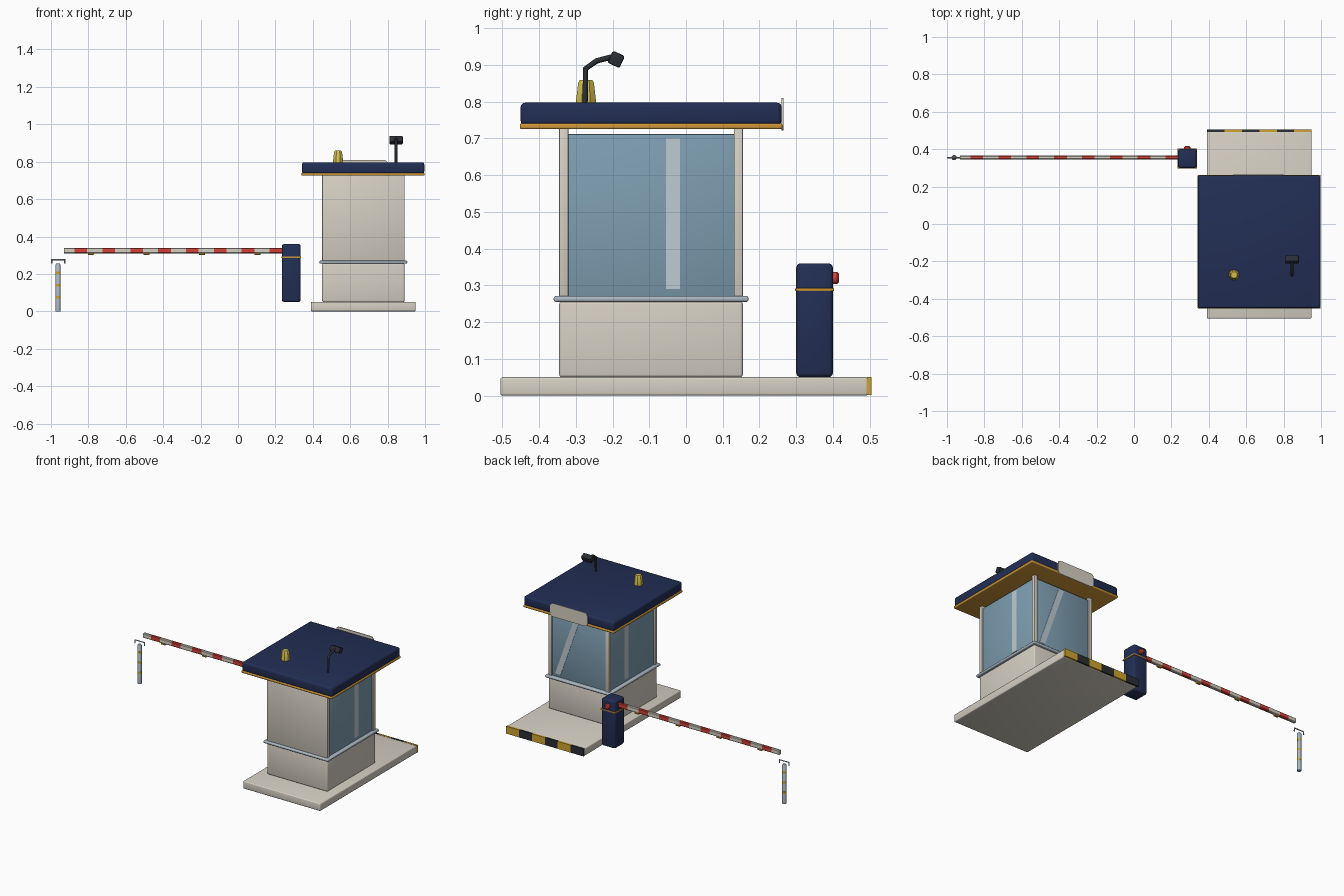
import bpy, bmesh, math
from mathutils import Matrix, Vector

if "Cube" in bpy.data.objects:
    bpy.data.objects.remove(bpy.data.objects["Cube"])


def mat(name, r, g, b):
    m = bpy.data.materials.new(name)
    lin = [(c / 255 / 12.92) if c < 10 else ((c / 255 + 0.055) / 1.055) ** 2.4 for c in (r, g, b)]
    m.diffuse_color = (*lin, 1)
    m.use_nodes = True
    m.node_tree.nodes["Principled BSDF"].inputs["Base Color"].default_value = m.diffuse_color
    return m


CREAM = mat("cream", 214, 208, 196)
NAVY = mat("navy", 34, 46, 84)
GOLD = mat("gold trim", 205, 150, 55)
YELLOW = mat("beacon yellow", 212, 190, 80)
GLASS = mat("window glass", 126, 158, 177)
STREAK = mat("glass streak", 190, 204, 210)
STEEL = mat("steel", 172, 184, 196)
RED = mat("red", 212, 66, 56)
BLACK = mat("charcoal", 42, 46, 52)
HAZARD = mat("hazard yellow", 208, 164, 45)


def finish(name, bm, *mats):
    bmesh.ops.recalc_face_normals(bm, faces=bm.faces)
    me = bpy.data.meshes.new(name)
    bm.to_mesh(me)
    bm.free()
    for m in mats:
        me.materials.append(m)
    ob = bpy.data.objects.new(name, me)
    bpy.context.collection.objects.link(ob)
    bpy.ops.object.select_all(action='DESELECT')
    ob.select_set(True)
    bpy.context.view_layer.objects.active = ob
    bpy.ops.object.shade_smooth_by_angle(angle=math.radians(35))
    return ob


def box(name, m, x, y, z, bevel=0.0, seg=3):
    """Rounded box from its (min, max) extents on each axis."""
    bm = bmesh.new()
    bmesh.ops.create_cube(bm, size=1)
    for v in bm.verts:
        v.co = [lo + (c + 0.5) * (hi - lo) for c, (lo, hi) in zip(v.co, (x, y, z))]
    if bevel:
        bmesh.ops.bevel(bm, geom=bm.edges[:], offset=bevel, segments=seg, profile=0.5, affect='EDGES')
    return finish(name, bm, m)


def lathe(name, m, profile, centre, sides, axis='Z'):
    """Closed turned shape from (radius, height) points."""
    bm = bmesh.new()
    rings = [[bm.verts.new((r * math.cos(a), r * math.sin(a), h))
              for a in (2 * math.pi * (i + 0.5) / sides for i in range(sides))] for r, h in profile]
    for a, b in zip(rings, rings[1:]):
        for i in range(sides):
            j = (i + 1) % sides
            bm.faces.new((a[i], a[j], b[j], b[i]))
    bm.faces.new(rings[0])
    bm.faces.new(rings[-1])
    if axis == 'Y':
        bm.transform(Matrix.Rotation(-math.pi / 2, 4, 'X'))
    bm.transform(Matrix.Translation(centre))
    return finish(name, bm, m)


def tube(name, m, points, radius):
    cu = bpy.data.curves.new(name, 'CURVE')
    cu.dimensions = '3D'
    cu.bevel_depth, cu.bevel_resolution, cu.use_fill_caps = radius, 2, True
    sp = cu.splines.new('POLY')
    sp.points.add(len(points) - 1)
    for p, co in zip(sp.points, points):
        p.co = (*co, 1)
    cu.materials.append(m)
    ob = bpy.data.objects.new(name, cu)
    bpy.context.collection.objects.link(ob)


def plate_xz(name, m, outline, y0, y1):
    """Flat plate extruded along y from an x-z outline."""
    bm = bmesh.new()
    f = bm.faces.new([bm.verts.new((x, y0, z)) for x, z in outline])
    ext = bmesh.ops.extrude_face_region(bm, geom=[f])
    bmesh.ops.translate(bm, vec=(0, y1 - y0, 0),
                        verts=[v for v in ext['geom'] if isinstance(v, bmesh.types.BMVert)])
    return finish(name, bm, m)


# Kerb island with hazard plate on its back end
box("island", CREAM, (0.39, 0.95), (-0.505, 0.495), (0, 0.05), 0.006)
for i in range(6):
    w = 0.56 / 6
    box(f"hazard_stripe_{i}", BLACK if i % 2 == 0 else HAZARD,
        (0.39 + i * w, 0.39 + (i + 1) * w), (0.492, 0.505), (0.002, 0.051))

# Booth body
box("lower_wall", CREAM, (0.45, 0.89), (-0.345, 0.155), (0.05, 0.257), 0.008)
box("sill", STEEL, (0.435, 0.905), (-0.36, 0.17), (0.255, 0.271), 0.006)
box("front_wall", CREAM, (0.45, 0.89), (-0.345, -0.32), (0.265, 0.73), 0.003, 2)
for side, x in (("left", 0.45), ("right", 0.865)):
    box(f"back_post_{side}", CREAM, (x, x + 0.025), (0.13, 0.155), (0.265, 0.73), 0.003, 2)
box("glazing", GLASS, (0.458, 0.882), (-0.325, 0.147), (0.268, 0.712), 0.003, 2)

# Reflection streaks on the panes
for side, x in (("left", 0.456), ("right", 0.88)):
    box(f"streak_{side}", STREAK, (x, x + 0.004), (-0.055, -0.016), (0.29, 0.70))
plate_xz("streak_back", STREAK, [(0.845, 0.29), (0.805, 0.29), (0.66, 0.70), (0.70, 0.70)], 0.145, 0.149)

# Roof
box("roof_trim", GOLD, (0.34, 0.998), (-0.452, 0.262), (0.725, 0.741), 0.005)
box("roof", NAVY, (0.342, 0.996), (-0.45, 0.26), (0.736, 0.797), 0.012)

# Blank sign with rounded corners on the back eave
corners = [(0.78, 0.79, 0), (0.55, 0.79, 90), (0.55, 0.742, 180), (0.78, 0.742, 270)]
plate_xz("sign_board", CREAM,
         [(cx + 0.02 * math.cos(math.radians(a + d)), cz + 0.02 * math.sin(math.radians(a + d)))
          for cx, cz, a in corners for d in (0, 22.5, 45, 67.5, 90)], 0.26, 0.265)

# Beacon on the roof
lathe("beacon", YELLOW, [(0.029, 0.795), (0.029, 0.805), (0.023, 0.852), (0.018, 0.859)],
      (0.535, -0.272, 0), 8)

# Gooseneck lamp
tube("lamp_neck", BLACK, [(0.845, -0.275, 0.79), (0.845, -0.273, 0.89), (0.845, -0.243, 0.911),
                          (0.845, -0.2, 0.922)], 0.0075)
head = box("lamp_head", BLACK, (-0.036, 0.036), (-0.018, 0.018), (-0.018, 0.018), 0.005, 2)
head.location = (0.845, -0.19, 0.915)
head.rotation_euler = (math.radians(-25), 0, 0)

# Barrier cabinet
box("barrier_cabinet", NAVY, (0.235, 0.335), (0.30, 0.40), (0.05, 0.36), 0.012)
box("cabinet_band", GOLD, (0.232, 0.338), (0.297, 0.403), (0.284, 0.293), 0.003, 2)
lathe("signal_lamp", RED, [(0.017, 0.39), (0.017, 0.411), (0.012, 0.417)], (0.285, 0, 0.32), 16, 'Y')

# Striped arm: one bar cut along its length, painted by position
bm = bmesh.new()
cuts = [-0.93]
for i in range(8):
    cuts += [-0.874 + i * 0.149, -0.806 + i * 0.149]
cuts.append(0.25)
section = [(s * a, t * b) for s, t, o in ((1, 1, 0), (-1, 1, 1), (-1, -1, 0), (1, -1, 1))
           for a, b in (((0.01, 0.011), (0.006, 0.015)) if o == 0 else ((0.006, 0.015), (0.01, 0.011)))]
rings = [[bm.verts.new((x, 0.355 + a, 0.325 + b)) for a, b in section] for x in cuts]
for k, (p, q) in enumerate(zip(rings, rings[1:])):
    for i in range(8):
        f = bm.faces.new((p[i], p[(i + 1) % 8], q[(i + 1) % 8], q[i]))
        f.material_index = k % 2
bm.faces.new(rings[0])
bm.faces.new(rings[-1])
finish("barrier_arm", bm, CREAM, RED)
for i in range(4):
    x = -0.787 + i * 0.297
    box(f"arm_reflector_{i}", HAZARD, (x - 0.016, x + 0.016), (0.347, 0.363), (0.301, 0.312), 0.002, 1)

# Rest post with bands and cradle
lathe("rest_post", STEEL, [(0.013, 0), (0.013, 0.25), (0.009, 0.256)], (-0.962, 0.355, 0), 16)
for i in range(3):
    z = 0.068 + i * 0.066
    lathe(f"post_band_{i}", HAZARD, [(0.0138, z), (0.0138, z + 0.013)], (-0.962, 0.355, 0), 16)
tube("cradle", STEEL, [(-0.996, 0.355, 0.255), (-0.996, 0.355, 0.276), (-0.926, 0.355, 0.276),
                       (-0.926, 0.355, 0.255)], 0.004)
